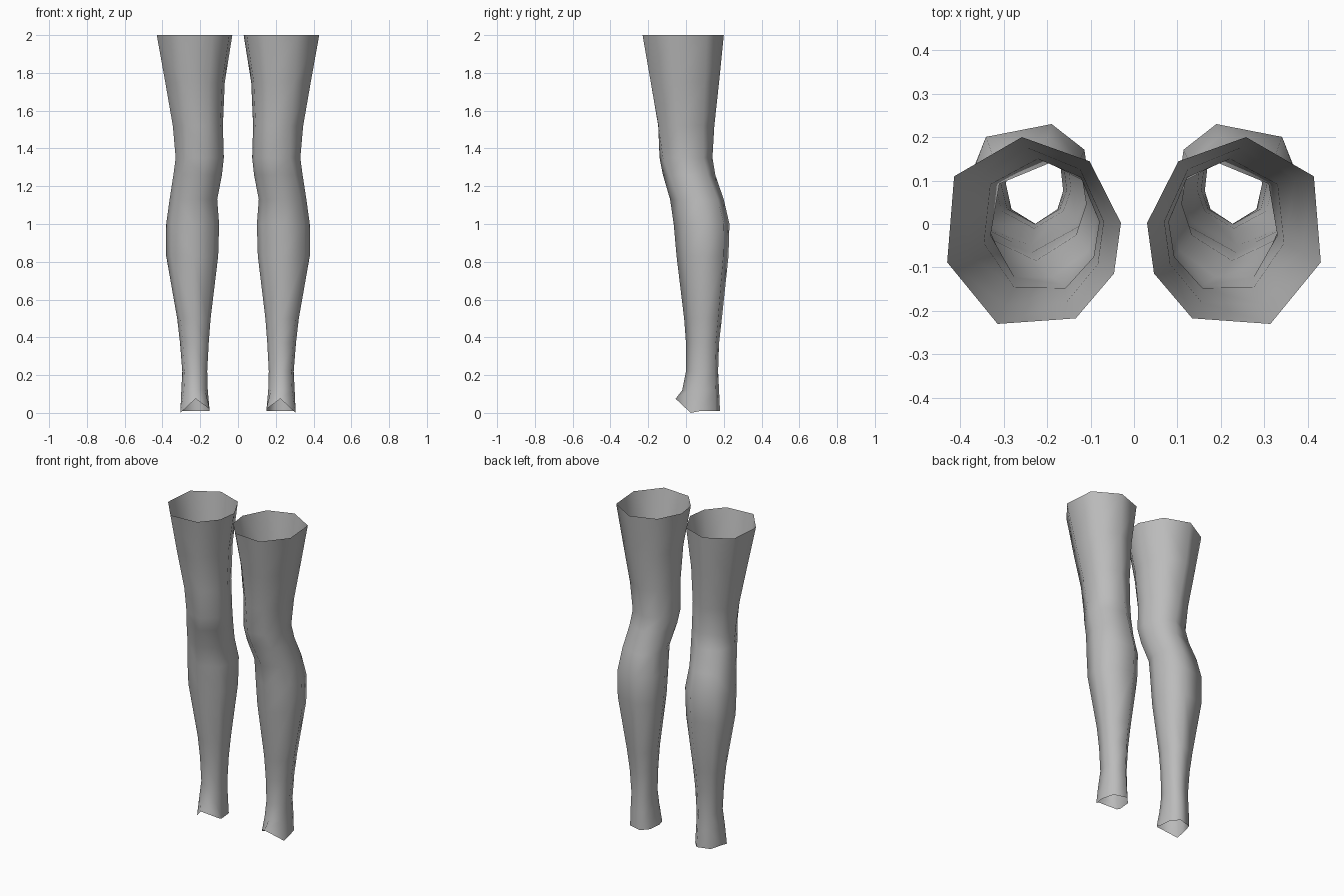
import bpy
import bmesh

cube = bpy.data.objects.get("Cube")
if cube:
    bpy.data.objects.remove(cube, do_unlink=True)

# One plain grey for both legs
grey = bpy.data.materials.new("plain_grey")
grey.use_nodes = True
colour = (0.5, 0.5, 0.5, 1)
grey.diffuse_color = colour
grey.node_tree.nodes["Principled BSDF"].inputs["Base Color"].default_value = colour

# Eight-sided cross-sections in a unit box: thigh, and the turned calf
THIGH = [(.57, 1), (.96, .79), (1, .33), (.71, 0), (.26, .03), (.04, .27), (0, .54), (.18, .87)]
CALF = [(.32, 1), (.86, .9), (1, .55), (.9, .2), (.48, 0), (.1, .2), (0, .45), (.05, .8)]

# Height, inner x, outer x, front y, back y, blend from thigh to calf section
RINGS = [
    (2.0, .03, .43, -.23, .20, 0),
    (1.75, .07, .385, -.19, .175, .05),
    (1.52, .08, .345, -.155, .15, .15),
    (1.35, .075, .33, -.145, .14, .4),
    (1.26, .085, .342, -.125, .155, .65),
    (1.13, .11, .362, -.085, .2, .9),
    (1.0, .1, .38, -.065, .23, 1),
    (.83, .105, .38, -.05, .225, 1),
    (.5, .145, .322, -.01, .19, 1),
    (.37, .155, .307, 0, .175, 1),
    (.22, .163, .295, 0, .17, 1),
    (.12, .16, .3, -.02, .175, 1),
    (.01, .15, .305, -.055, .18, 1),
]


def build_leg(name, side):
    bm = bmesh.new()
    loops = []
    for z, x0, x1, y0, y1, t in RINGS:
        loop = []
        for a, b in zip(THIGH, CALF):
            u, v = (p + (q - p) * t for p, q in zip(a, b))
            loop.append(bm.verts.new((side * (x0 + (x1 - x0) * u), y0 + (y1 - y0) * v, z)))
        loops.append(loop)

    # Notched hem: raised front tip, flared corners either side
    hem = loops[-1]
    hem[4].co.z = .075
    for i, x, z in ((3, .305, 0), (5, .15, .02)):
        hem[i].co = (side * x, .025, z)

    # Open tube walls
    for upper, lower in zip(loops, loops[1:]):
        for i in range(len(upper)):
            j = (i + 1) % len(upper)
            bm.faces.new((upper[i], upper[j], lower[j], lower[i]))
    bm.normal_update()
    # Make the walls face outward
    centre_x = side * .23
    outward = sum(f.normal.x * (f.calc_center_median().x - centre_x) for f in bm.faces)
    if outward < 0:
        bmesh.ops.reverse_faces(bm, faces=bm.faces[:])
    for face in bm.faces:
        face.smooth = True

    mesh = bpy.data.meshes.new(name)
    bm.to_mesh(mesh)
    bm.free()
    mesh.materials.append(grey)
    leg = bpy.data.objects.new(name, mesh)
    bpy.context.collection.objects.link(leg)


build_leg("left_leg", 1)
build_leg("right_leg", -1)
